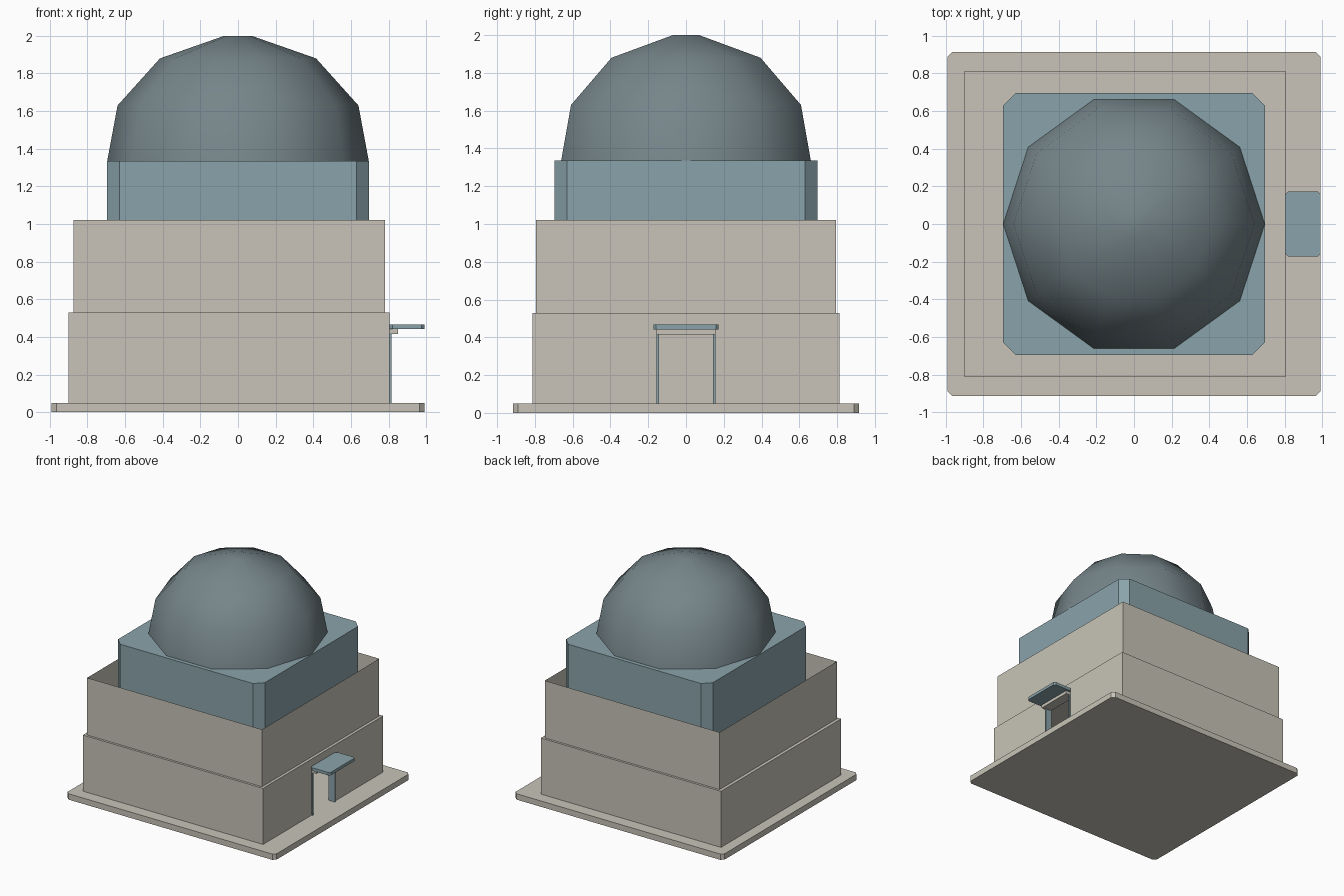
import bpy, bmesh, math

cube = bpy.data.objects.get("Cube")
if cube:
    bpy.data.objects.remove(cube, do_unlink=True)


def material(name, rgb):
    m = bpy.data.materials.new(name)
    m.use_nodes = True
    m.diffuse_color = (*rgb, 1)
    m.node_tree.nodes["Principled BSDF"].inputs["Base Color"].default_value = (*rgb, 1)
    return m


stone = material("pale stone", (0.58, 0.55, 0.48))
blue = material("dusty blue", (0.254, 0.371, 0.407))
slate = material("slate dome", (0.18, 0.235, 0.255))


def finish(name, bm, mat):
    bmesh.ops.recalc_face_normals(bm, faces=bm.faces)
    mesh = bpy.data.meshes.new(name)
    bm.to_mesh(mesh)
    bm.free()
    obj = bpy.data.objects.new(name, mesh)
    bpy.context.collection.objects.link(obj)
    mesh.materials.append(mat)
    return obj


def block(name, x, y, z, mat, chamfer=0.0, open_ends=False):
    """Box between x, y and z limits, with optional cut corners or no top and bottom."""
    bm = bmesh.new()
    bmesh.ops.create_cube(bm, size=1)
    for v in bm.verts:
        for i, (lo, hi) in enumerate((x, y, z)):
            v.co[i] = hi if v.co[i] > 0 else lo
    if chamfer:
        uprights = [e for e in bm.edges if abs(e.verts[0].co.z - e.verts[1].co.z) > 1e-4]
        bmesh.ops.bevel(bm, geom=uprights, offset=chamfer, segments=1, affect='EDGES')
    obj = None
    if open_ends:
        bm.normal_update()
        ends = [f for f in bm.faces if abs(f.normal.z) > 0.9]
        bmesh.ops.delete(bm, geom=ends, context='FACES_ONLY')
    obj = finish(name, bm, mat)
    return obj


def carve(target, cutter):
    cutter.hide_render = True
    mod = target.modifiers.new("cut", 'BOOLEAN')
    mod.operation = 'DIFFERENCE'
    mod.solver = 'EXACT'
    mod.object = cutter
    bpy.context.view_layer.objects.active = target
    bpy.ops.object.modifier_apply(modifier=mod.name)
    bpy.data.objects.remove(cutter, do_unlink=True)


# Ground slab
block("base_slab", (-0.99, 0.99), (-0.915, 0.915), (0, 0.05), stone, 0.025)

# Hollow lower storey with an open doorway
lower = block("lower_storey", (-0.9, 0.806), (-0.812, 0.812), (0.05, 0.53), stone)
carve(lower, block("room_cutter", (-0.85, 0.756), (-0.762, 0.762), (0, 0.5), stone))
carve(lower, block("door_cutter", (0.7, 0.9), (-0.145, 0.145), (0, 0.42), stone))

# Thin upper walls, open at the top, around the drum
block("upper_walls", (-0.873, 0.782), (-0.793, 0.793), (0.53, 1.02), stone, open_ends=True)
block("dome_drum", (-0.695, 0.695), (-0.695, 0.695), (0.53, 1.335), blue, 0.066)

# Doorway trim and canopy
for side, label in ((-1, "right"), (1, "left")):
    y = sorted((side * 0.143, side * 0.155))
    block("door_post_" + label, (0.76, 0.816), y, (0.05, 0.42), blue)
block("door_lintel", (0.78, 0.85), (-0.155, 0.155), (0.415, 0.442), stone)
block("door_canopy", (0.806, 0.99), (-0.173, 0.173), (0.442, 0.467), blue, 0.015)

# Ten-sided dome with a small flat crown
bm = bmesh.new()
sides = 10
rings = []
for radius, z in ((0.695, 1.335), (0.64, 1.63), (0.415, 1.88), (0.073, 2.0)):
    angles = [math.tau * k / sides for k in range(sides)]
    rings.append([bm.verts.new((radius * math.cos(a), radius * math.sin(a), z)) for a in angles])
for low, high in zip(rings, rings[1:]):
    for k in range(sides):
        n = (k + 1) % sides
        bm.faces.new((low[k], low[n], high[n], high[k]))
bm.faces.new(rings[-1])
bm.faces.new(rings[0][::-1])
dome = finish("dome", bm, slate)
bpy.ops.object.select_all(action='DESELECT')
dome.select_set(True)
bpy.context.view_layer.objects.active = dome
bpy.ops.object.shade_smooth_by_angle(angle=math.radians(45))
